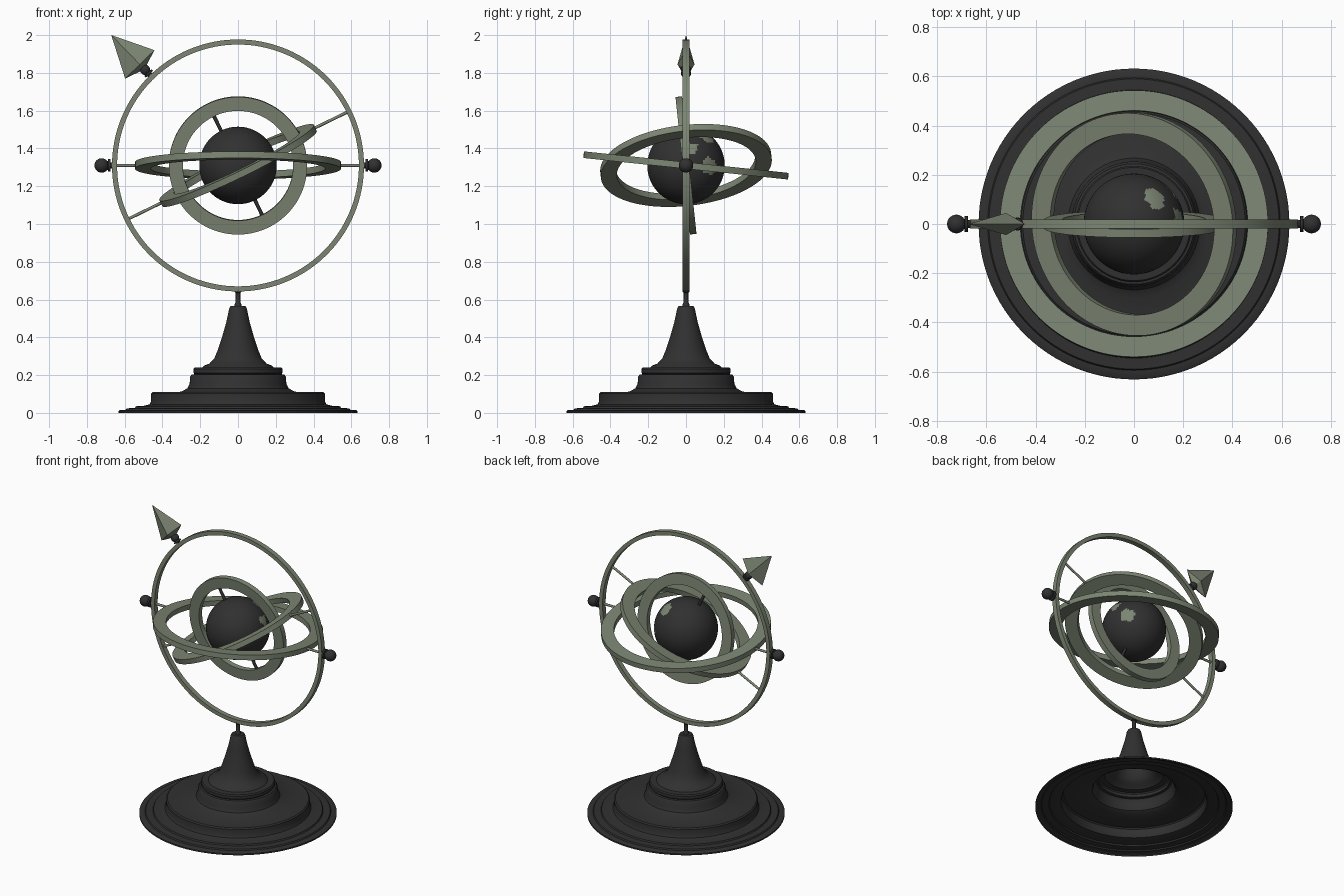
import bpy, bmesh
from math import sin, cos, pi, radians
from mathutils import Vector, Euler

if "Cube" in bpy.data.objects:
    bpy.data.objects.remove(bpy.data.objects["Cube"], do_unlink=True)

CENTRE = Vector((0, 0, 1.31))


def material(name, colour):
    m = bpy.data.materials.new(name)
    m.use_nodes = True
    m.diffuse_color = (*colour, 1)
    bsdf = next(n for n in m.node_tree.nodes if n.type == 'BSDF_PRINCIPLED')
    bsdf.inputs["Base Color"].default_value = (*colour, 1)
    return m


green = material("sage_green", (0.2, 0.235, 0.17))
dark = material("charcoal", (0.03, 0.03, 0.03))


def finish(name, bm, mat, smooth=True):
    mesh = bpy.data.meshes.new(name)
    bm.to_mesh(mesh)
    bm.free()
    obj = bpy.data.objects.new(name, mesh)
    bpy.context.collection.objects.link(obj)
    mesh.materials.append(mat)
    if smooth:
        bpy.ops.object.select_all(action='DESELECT')
        obj.select_set(True)
        bpy.context.view_layer.objects.active = obj
        bpy.ops.object.shade_smooth_by_angle(angle=radians(35))
    return obj


def lathe(name, profile, mat, closed=False, steps=96):
    """Revolve (radius, height) points about local z."""
    bm = bmesh.new()
    vs = [bm.verts.new((r, 0, z)) for r, z in profile]
    pairs = list(zip(vs, vs[1:])) + ([(vs[-1], vs[0])] if closed else [])
    edges = [bm.edges.new(p) for p in pairs]
    bmesh.ops.spin(bm, geom=vs + edges, cent=(0, 0, 0), axis=(0, 0, 1),
                   angle=2 * pi, steps=steps)
    bmesh.ops.remove_doubles(bm, verts=bm.verts, dist=1e-5)
    bmesh.ops.recalc_face_normals(bm, faces=bm.faces)
    return finish(name, bm, mat)


def ring(name, outer, inner, rotation, thick=0.035):
    h = thick / 2
    obj = lathe(name, [(outer, -h), (outer, h), (inner, h), (inner, -h)], green, True, 128)
    obj.location = CENTRE
    obj.rotation_euler = Euler([radians(a) for a in rotation])


def aim(obj, direction):
    obj.location = CENTRE
    obj.rotation_euler = Vector(direction).to_track_quat('Z', 'Y').to_euler()


def rod(name, direction, start, end, radius, mat):
    obj = lathe(name, [(0, start), (radius, start), (radius, end), (0, end)], mat, steps=12)
    aim(obj, direction)


def ball(centre, radius, start):
    n = 12
    angles = [start + (pi - start) * i / n for i in range(n + 1)]
    return [(max(0, radius * sin(a)), centre - radius * cos(a)) for a in angles]


# Stepped, hollow stand
lathe("stand", [
    (0, 0.565), (0.04, 0.565), (0.046, 0.555), (0.062, 0.48), (0.085, 0.4),
    (0.108, 0.33), (0.125, 0.29), (0.15, 0.262), (0.18, 0.25), (0.19, 0.24),
    (0.23, 0.24), (0.236, 0.232), (0.236, 0.212), (0.23, 0.205), (0.245, 0.203),
    (0.254, 0.19), (0.256, 0.155), (0.268, 0.13), (0.3, 0.112), (0.452, 0.11),
    (0.46, 0.102), (0.46, 0.062), (0.468, 0.045), (0.5, 0.037), (0.54, 0.035),
    (0.545, 0.026), (0.59, 0.024), (0.595, 0.016), (0.625, 0.015), (0.632, 0.01),
    (0.632, 0)], dark)
lathe("stand_post", [(0, 0.55), (0.018, 0.55), (0.018, 0.575), (0.012, 0.585),
                     (0.012, 0.635), (0.018, 0.64), (0.018, 0.648), (0, 0.648)], dark, steps=24)

# Nested rings
ring("outer_ring", 0.667, 0.64, (90, 0, 0))
ring("horizon_ring", 0.545, 0.462, (-6, 0, 0))
ring("tilted_ring", 0.455, 0.37, (6, -26, 0))
ring("inner_ring", 0.366, 0.292, (96, 0, 0))

# Globe with land patches
bm = bmesh.new()
bmesh.ops.create_uvsphere(bm, u_segments=96, v_segments=64, radius=0.205)
lands = [((0.42, 0.52, 0.75), 0.2), ((0.8, 0.61, 0), 0.22), ((0.88, 0.15, 0.46), 0.17)]
for f in bm.faces:
    d = f.calc_center_median().normalized()
    wobble = 1 + 0.25 * sin(17 * d.x + 23 * d.z) * cos(19 * d.y)
    f.material_index = int(any(d.angle(Vector(c)) < size * wobble for c, size in lands))
globe = finish("globe", bm, dark)
globe.data.materials.append(green)
globe.location = CENTRE

# Rods, pins and finials on both sides
tilt = radians(26)
for side, label in ((1, "left"), (-1, "right")):
    across = Vector((side, 0, 0))
    rod(label + "_horizon_rod", across, 0.5, 0.65, 0.008, green)
    rod(label + "_tilted_rod", side * Vector((cos(tilt), 0, sin(tilt))), 0.41, 0.65, 0.008, green)
    rod(label + "_globe_pin", side * Vector((sin(tilt), 0.09, -cos(tilt))), 0.19, 0.3, 0.01, dark)
    finial = lathe(label + "_finial", [(0, 0.66), (0.016, 0.66), (0.016, 0.674), (0.033, 0.676),
                   (0.033, 0.688), (0.02, 0.69)] + ball(0.722, 0.038, 0.55), dark, steps=32)
    aim(finial, across)

# Arrowhead and its mount
heading = (-0.697, 0, 0.717)
mount = lathe("arrow_mount", [(0, 0.66), (0.014, 0.66), (0.014, 0.672), (0.026, 0.674),
              (0.026, 0.684), (0.016, 0.686)] + ball(0.706, 0.027, 0.6), dark, steps=24)
aim(mount, heading)
bm = bmesh.new()
for p in ((0, 0, 0.963), (0, 0.108, 0.746), (0, -0.108, 0.746),
          (0.045, 0, 0.746), (-0.045, 0, 0.746), (0, 0, 0.71)):
    bm.verts.new(p)
bmesh.ops.convex_hull(bm, input=bm.verts)
aim(finish("arrowhead", bm, green, smooth=False), heading)
